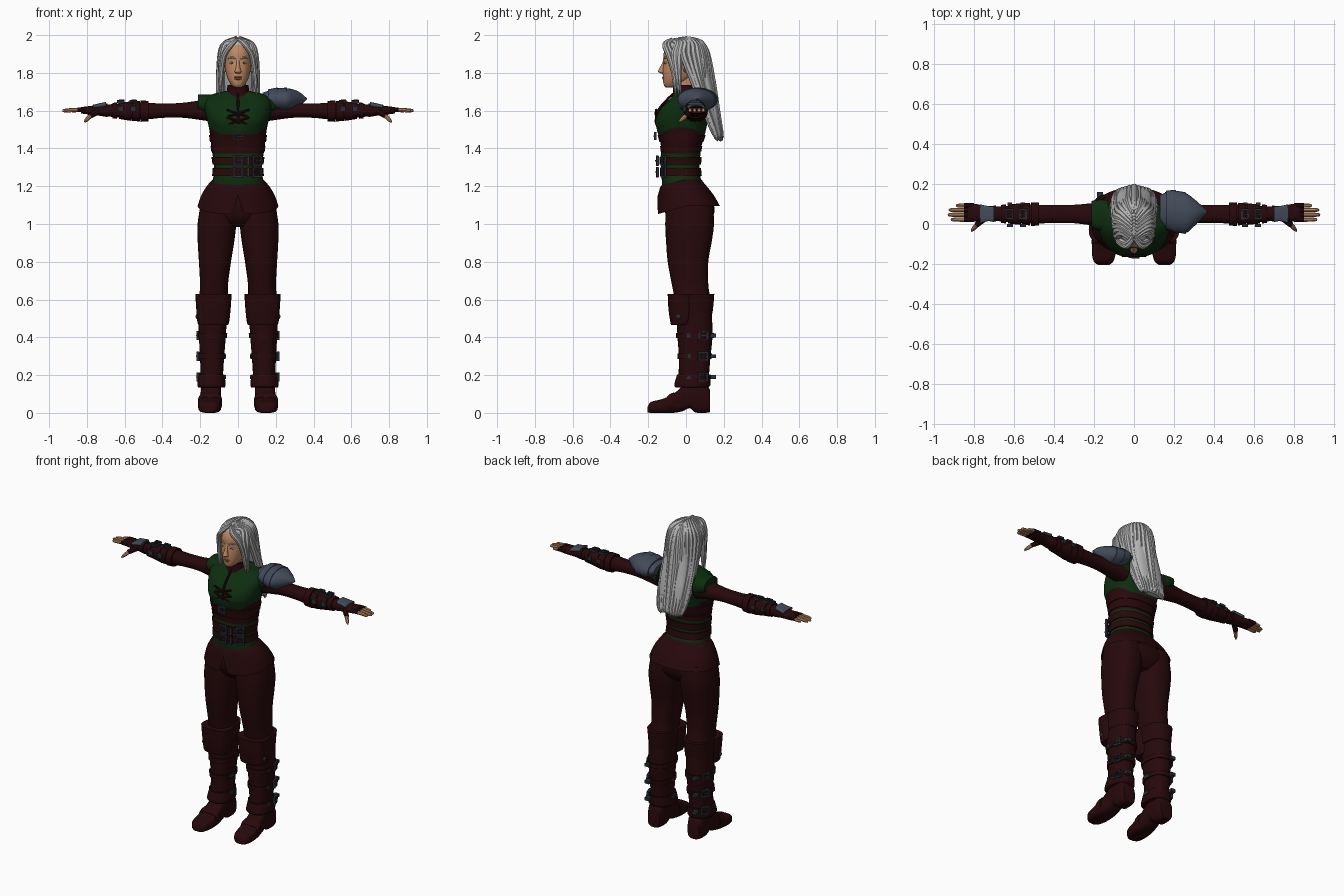
import bpy, bmesh, math, random
from mathutils import Vector, Matrix

random.seed(4)
if "Cube" in bpy.data.objects:
    bpy.data.objects.remove(bpy.data.objects["Cube"])


def material(name, *rgb):
    m = bpy.data.materials.new(name)
    m.use_nodes = True
    m.diffuse_color = (*rgb, 1)
    node = m.node_tree.nodes["Principled BSDF"]
    node.inputs["Base Color"].default_value = (*rgb, 1)
    node.inputs["Roughness"].default_value = 0.8
    return m


LEATHER = material("maroon leather", .02, .0026, .0034)
STRAP = material("dark red strap", .022, .0026, .003)
GREEN = material("green cloth", .004, .027, .005)
STEEL = material("blue steel", .055, .07, .1)
IRON = material("dark iron", .022, .028, .038)
HAIR = material("silver hair", .45, .45, .45)
SKIN = material("tan skin", .52, .25, .125)
WHITE = material("eye white", .6, .6, .6)
LIPS = material("lip brown", .36, .14, .08)
DARK = material("iris dark", .02, .03, .05)


def finish(bm, name, *mats, rule=None, angle=40):
    bmesh.ops.recalc_face_normals(bm, faces=bm.faces)
    if rule:
        for f in bm.faces:
            f.material_index = rule(f.calc_center_median())
    me = bpy.data.meshes.new(name)
    bm.to_mesh(me)
    bm.free()
    for m in mats:
        me.materials.append(m)
    me.shade_smooth()
    me.set_sharp_from_angle(angle=math.radians(angle))
    ob = bpy.data.objects.new(name, me)
    bpy.context.collection.objects.link(ob)
    return ob


def spline(rows, k):
    """Smooth curve through rows of numbers."""
    out = []
    for i in range(len(rows) - 1):
        a, b, c, d = (rows[max(0, min(len(rows) - 1, i + j))] for j in (-1, 0, 1, 2))
        for s in range(k):
            t = s / k
            out.append(tuple(q + .5 * t * (r - p + t * (2*p - 5*q + 4*r - e + t * (3*q - 3*r + e - p)))
                             for p, q, r, e in zip(a, b, c, d)))
    return out + [tuple(rows[-1])]


def skin_rings(bm, rings, cap=True):
    vs = [[bm.verts.new(p) for p in ring] for ring in rings]
    n = len(vs[0])
    for a, b in zip(vs, vs[1:]):
        for j in range(n):
            bm.faces.new((a[j], a[(j + 1) % n], b[(j + 1) % n], b[j]))
    if cap:
        bm.faces.new(vs[0])
        bm.faces.new(vs[-1])


def loft(name, rows, *mats, axis="z", n=28, k=4, p=.85, side=1, cap=True, warp=None, rule=None):
    """Row: position on axis, centre, half width, low edge, high edge."""
    rings = []
    for t, c, r, lo, hi in spline(rows, k):
        ring = []
        for j in range(n):
            a = 2 * math.pi * j / n
            cu, sv = math.cos(a), math.sin(a)
            u = c + r * math.copysign(abs(cu) ** p, cu)
            v = (lo + hi) / 2 + (hi - lo) / 2 * math.copysign(abs(sv) ** p, sv)
            co = {"z": (u, v, t), "x": (t, v, u), "y": (u, t, v)}[axis]
            co = warp(*co) if warp else co
            ring.append((co[0] * side, co[1], co[2]))
        rings.append(ring)
    bm = bmesh.new()
    skin_rings(bm, rings, cap)
    return finish(bm, name, *mats, rule=rule)


def band(name, rows, t0, t1, grow, mat, **kw):
    """A strap that hugs a lofted shape between two positions."""
    fine = spline(rows, 12)
    def at(t, g):
        _, c, r, lo, hi = min(fine, key=lambda q: abs(q[0] - t))
        return (t, c, r + g, lo - g, hi + g)
    e = (t1 - t0) * .12
    return loft(name, [at(t0, 0), at(t0, grow), at(t0 + e, grow), at(t1 - e, grow), at(t1, grow), at(t1, 0)],
                mat, k=1, **kw)


def tube(bm, pts, n=8, k=4):
    """Round strand through points (x, y, z, radius)."""
    path = spline(pts, k)
    rings = []
    for i, q in enumerate(path):
        d = (Vector(path[min(i + 1, len(path) - 1)][:3]) - Vector(path[max(i - 1, 0)][:3])).normalized()
        u = d.cross(Vector((.3, .9, .1))).normalized()
        w = d.cross(u)
        rings.append([Vector(q[:3]) + max(q[3], .001) * (math.cos(a) * u + math.sin(a) * w)
                      for a in (2 * math.pi * j / n for j in range(n))])
    skin_rings(bm, rings)


def ball(name, loc, size, mat, seg=20):
    bm = bmesh.new()
    bmesh.ops.create_uvsphere(bm, u_segments=seg, v_segments=seg // 2, radius=1,
                              matrix=Matrix.Translation(loc) @ Matrix.Diagonal((*size, 1)))
    return finish(bm, name, mat)


def boxes(name, mat, items, loc=(0, 0, 0), rot=Matrix()):
    bm = bmesh.new()
    for c, s in items:
        bmesh.ops.create_cube(bm, size=1, matrix=Matrix.Translation(loc) @ rot @ Matrix.Translation(c)
                              @ Matrix.Diagonal((*s, 1)))
    return finish(bm, name, mat)


def buckle(name, loc, out, w=.045, h=.045, b=.009):
    """Square frame with a prong, facing the out direction."""
    rot = Vector(out).to_track_quat("-Y", "Z").to_matrix().to_4x4()
    bars = [((s * w / 2, 0, 0), (b, .014, h + b)) for s in (-1, 1)]
    bars += [((0, 0, s * h / 2), (w, .014, b)) for s in (-1, 1)]
    bars.append(((w * .15, -.006, 0), (w * .9, .008, b * .8)))
    boxes(name, IRON, bars, loc, rot)


# Torso with a rounded bust, cloth above and a leather bodice below
torso = [(1.16, 0, .15, -.12, .1), (1.23, 0, .134, -.128, .08), (1.3, 0, .126, -.131, .072),
         (1.4, 0, .14, -.132, .08), (1.46, 0, .147, -.142, .096), (1.5, 0, .152, -.157, .106),
         (1.545, 0, .162, -.166, .115), (1.6, 0, .175, -.142, .125), (1.65, 0, .178, -.098, .12),
         (1.685, 0, .14, -.065, .105), (1.705, 0, .06, -.05, .07)]


def cleavage(x, y, z):
    if y < 0:
        y += .014 * max(0, 1 - abs(x) / .05) * max(0, 1 - abs(z - 1.545) / .06)
    return x, y, z


loft("torso", torso, GREEN, LEATHER, n=56, k=7, warp=cleavage,
     rule=lambda c: int(1.38 < c.z < 1.475 + .7 * max(0, abs(c.x) - .1)))
band("bodice_strap", torso, 1.435, 1.472, .005, STRAP, n=48)
band("bodice_lower_band", torso, 1.385, 1.412, .004, STRAP, n=48)
for i, z in enumerate((1.335, 1.275)):
    band(f"waist_belt_{i}", torso, z - .021, z + .021, .008, STRAP, n=48)
    for x in (0, .1):
        buckle(f"belt_buckle_{i}", (x, -.153 + x * x * 3.5, z), (x * 4, -1, 0), .042, .046)
    boxes(f"belt_tips_{i}", IRON, [((.055, -.15, z), (.014, .012, .05))])
buckle("bodice_buckle", (0, -.163, 1.465), (0, -1, 0), .045, .034)

# Chest lacing
lace = bmesh.new()
for s in (1, -1):
    for z in (1.545, 1.585):
        tube(lace, [(s * .06, -.158, z + .02, .006), (0, -.16, z, .006), (-s * .05, -.158, z - .015, .006)])
tube(lace, [(0, -.156, 1.53, .007), (0, -.147, 1.6, .007), (0, -.103, 1.655, .007), (0, -.068, 1.69, .006)])
finish(lace, "chest_lacing", STRAP)

# Collar and neck
loft("neck", [(1.66, 0, .05, -.055, .06), (1.72, 0, .043, -.055, .045), (1.79, 0, .042, -.06, .06)], SKIN)
loft("collar", [(1.675, 0, .075, -.075, .08), (1.7, 0, .06, -.068, .07), (1.735, 0, .056, -.07, .062)], LEATHER)

# Flared tunic hem, split at the front
def hem(x, y, z):
    low = max(0, min(1, (1.23 - z) / .15))
    front = max(0, -y / .14)
    z -= low * (.04 * front - .01) + .03 * (1 - low) * front
    if y < 0 and abs(x) < .03:
        z += low * .1 * (1 - abs(x) / .03)
    return x, y, z


loft("tunic_hem", [(1.235, 0, .136, -.128, .082), (1.21, 0, .158, -.137, .1), (1.15, 0, .193, -.143, .145),
                   (1.085, 0, .214, -.15, .18)], LEATHER, n=88, cap=False, warp=hem)
loft("pelvis", [(.985, 0, .1, -.06, .1), (1.03, 0, .17, -.1, .14), (1.1, 0, .19, -.115, .148),
                (1.19, 0, .14, -.105, .085)], LEATHER)

for side, tag in ((1, "left"), (-1, "right")):
    # Leg, knee guard and gaiter
    leg = [(1.12, .105, .09, -.105, .142), (1.0, .112, .102, -.11, .148), (.9, .117, .096, -.105, .135),
           (.8, .122, .085, -.097, .118), (.68, .127, .074, -.075, .118), (.6, .13, .076, -.06, .13),
           (.5, .134, .075, -.05, .138), (.4, .136, .071, -.045, .14), (.3, .137, .064, -.038, .13),
           (.2, .139, .06, -.04, .122), (.14, .14, .062, -.05, .12)]
    loft(f"{tag}_leg", leg, LEATHER, side=side)
    loft(f"{tag}_knee_cuff", [(.525, .131, .08, -.075, .14), (.58, .13, .083, -.08, .146),
                              (.63, .13, .088, -.088, .15)], LEATHER, side=side)
    loft(f"{tag}_knee_guard", [(.465, .131, .07, -.078, .02), (.475, .131, .083, -.082, .03),
                               (.55, .13, .091, -.093, .045), (.63, .13, .096, -.097, .04)],
         LEATHER, side=side, p=.75, k=3)
    loft(f"{tag}_gaiter_hem", [(.135, .14, .07, -.055, .118), (.15, .14, .075, -.062, .13),
                               (.2, .139, .068, -.048, .13)], LEATHER, side=side)
    for i, z in enumerate((.41, .3, .19)):
        band(f"{tag}_gaiter_strap_{i}", leg, z - .014, z + .014, .007, STRAP, side=side)
        buckle(f"{tag}_gaiter_buckle_{i}", (side * .203, .09, z), (side, .35, 0), .045, .04)
        boxes(f"{tag}_gaiter_tips_{i}", IRON, [((side * .17, .145, z), (.03, .03, .02)),
                                               ((side * .207, .015, z), (.012, .02, .022)),
                                               ((side * .07, .03, z), (.012, .04, .02))])
    ball(f"{tag}_knee_stud", (side * .217, -.04, .51), (.008, .014, .014), IRON, 10)

    # Boot with arch and heel
    loft(f"{tag}_boot", [(-.205, .152, .026, .004, .03), (-.185, .152, .05, 0, .058), (-.13, .15, .061, 0, .072),
                         (-.07, .147, .058, 0, .098), (-.02, .145, .054, .008, .14), (.02, .143, .054, .025, .165),
                         (.05, .143, .054, .002, .17), (.1, .143, .052, 0, .16), (.128, .143, .042, .004, .12)],
         LEATHER, axis="y", side=side, p=.6)
    loft(f"{tag}_instep_strap", [(-.1, .149, .063, .01, .085), (-.085, .148, .064, .01, .1),
                                 (-.06, .147, .061, .01, .11)], STRAP, axis="y", side=side, p=.6)

    # Sleeve, shoulder cap and bracer
    arm = [(.13, 1.605, .065, -.015, .115), (.2, 1.603, .052, -.008, .105), (.3, 1.602, .039, .004, .096),
           (.4, 1.6, .038, .005, .095), (.47, 1.598, .043, .003, .096), (.55, 1.597, .045, .002, .097),
           (.64, 1.6, .036, .01, .09), (.72, 1.602, .029, .02, .086)]
    loft(f"{tag}_sleeve", arm, LEATHER, axis="x", side=side)
    loft(f"{tag}_shoulder_cap", [(.13, 1.622, .063, -.045, .12), (.17, 1.633, .052, -.035, .122),
                                 (.213, 1.643, .042, -.02, .115)], GREEN, axis="x", side=side)
    for i, (a, b, g) in enumerate(((.475, .515, .011), (.52, .56, .008), (.565, .63, .007), (.64, .665, .007))):
        band(f"{tag}_bracer_{i}", arm, a, b, g, LEATHER, axis="x", side=side)
    for x in (.555, .62):
        buckle(f"{tag}_bracer_buckle", (side * x, .05, 1.648), (0, -.1, 1), .03, .045)
        boxes(f"{tag}_bracer_tip", IRON, [((side * x, -.008, 1.61), (.03, .014, .03)),
                                          ((side * x, .1, 1.61), (.022, .014, .024))])

    # Glove, hand plate and fingers
    loft(f"{tag}_glove", [(.69, 1.602, .036, .012, .092), (.74, 1.602, .028, .016, .09), (.79, 1.602, .022, .012, .1),
                          (.83, 1.602, .017, .014, .1)], LEATHER, axis="x", side=side)
    loft(f"{tag}_hand_plate", [(.7, 1.633, .013, .01, .086), (.73, 1.628, .012, .014, .09),
                               (.768, 1.622, .009, .004, .098)], STEEL, axis="x", side=side, p=.6)
    skin, cloth = bmesh.new(), bmesh.new()
    for y, end in ((.022, .915), (.046, .93), (.07, .925), (.092, .89)):
        tube(cloth, [(side * .8, y, 1.605, .013), (side * .85, y, 1.605, .0125)])
        tube(skin, [(side * .84, y, 1.605, .011), (side * (end - .03), y, 1.602, .0105),
                    (side * (end - .006), y, 1.6, .008), (side * end, y, 1.6, .002)])
    tube(cloth, [(side * .745, .03, 1.595, .018), (side * .785, -.005, 1.57, .014)])
    tube(skin, [(side * .78, 0, 1.573, .012), (side * .8, -.022, 1.553, .011), (side * .812, -.036, 1.54, .004)])
    finish(cloth, f"{tag}_glove_fingers", LEATHER)
    finish(skin, f"{tag}_fingers", SKIN)

# Layered pointed shoulder armour on the left side
pauldron = [(.13, 1.665, .03, .0, .145), (.18, 1.66, .05, -.025, .162), (.255, 1.658, .06, -.045, .155),
            (.3, 1.66, .05, -.012, .125), (.335, 1.662, .03, .025, .095), (.365, 1.662, .003, .055, .066)]
loft("pauldron", pauldron, STEEL, axis="x", k=4, p=1)
band("pauldron_inner_plate", pauldron, .16, .21, .008, STEEL, axis="x", p=1)
band("pauldron_middle_plate", pauldron, .21, .26, .004, STEEL, axis="x", p=1)

# Head and face
loft("head", [(1.722, 0, .018, -.105, -.06), (1.735, 0, .034, -.117, -.02), (1.765, 0, .053, -.122, .02),
              (1.81, 0, .066, -.123, .06), (1.86, 0, .073, -.119, .09), (1.91, 0, .074, -.117, .1),
              (1.95, 0, .062, -.095, .085), (1.975, 0, .03, -.05, .05)], SKIN, n=32, p=.9)
loft("nose", [(1.797, 0, .011, -.132, -.1), (1.806, 0, .018, -.147, -.1), (1.82, 0, .013, -.143, -.1),
              (1.85, 0, .009, -.127, -.1), (1.875, 0, .011, -.118, -.1)], SKIN, n=16)
ball("upper_lip", (0, -.118, 1.777), (.022, .009, .005), LIPS)
ball("lower_lip", (0, -.117, 1.768), (.019, .009, .006), LIPS)
ears, brows = bmesh.new(), bmesh.new()
for s in (1, -1):
    ball("eye", (s * .031, -.106, 1.853), (.014, .009, .006), WHITE)
    ball("iris", (s * .031, -.111, 1.853), (.005, .006, .005), DARK, 12)
    tube(brows, [(s * .013, -.118, 1.873, .003), (s * .033, -.111, 1.882, .005), (s * .053, -.094, 1.876, .002)])
    tube(ears, [(s * .07, -.005, 1.805, .008), (s * .08, .005, 1.84, .016), (s * .09, .012, 1.875, .012),
                (s * .1, .024, 1.915, .001)])
finish(ears, "pointed_ears", SKIN)
finish(brows, "eyebrows", HAIR)

# Long hair: a base mass with broad combed locks over it
loft("hair_mass", [(1.45, 0, .07, .15, .188), (1.6, 0, .085, .118, .172), (1.7, 0, .088, .07, .152),
                   (1.8, 0, .086, .035, .13), (1.87, 0, .088, .01, .118), (1.9, 0, .088, -.07, .115),
                   (1.95, 0, .073, -.098, .092), (1.985, 0, .03, -.05, .05)], HAIR)
strands = bmesh.new()
for s in (1, -1):
    for i in range(10):
        f = i / 9
        th = 1.0 + 2.1 * f
        dx, dy = s * math.sin(th), -math.cos(th)
        y0 = -.085 + .15 * f
        path = [(s * .008, y0, 1.872 + .113 * math.sqrt(1 - (y0 / .13) ** 2), .011)]
        for phi in (.8, 1.4):
            q = math.sin(phi)
            path.append((.092 * dx * q, .113 * dy * q, 1.875 + .11 * math.cos(phi), .02))
        if f < .2:
            path += [(s * .093, -.05 + .12 * f, 1.79, .014), (s * .097, -.04 + .12 * f, 1.69 - .02 * f, .002)]
        else:
            b = (f - .2) / .8
            path += [(.098 * dx, .045 + .095 * b, 1.74, .021), (.096 * dx, .11 + .055 * b, 1.58, .02),
                     (.085 * dx, .15 + .035 * b, 1.48, .015),
                     (.08 * dx, .16 + .04 * b, 1.435 + random.uniform(0, .03), .002)]
        tube(strands, path, k=5)
    # Locks that frame the face from the centre parting
    for d in (0, .018):
        tube(strands, [(s * .004, -.075 + d, 1.978, .009), (s * .036, -.112 + d, 1.95, .014),
                       (s * .073, -.092 + d, 1.895, .015), (s * .086, -.07 + d, 1.82, .013),
                       (s * .092, -.06 + d, 1.75, .011), (s * .097, -.055 + d, 1.68, .002)])
finish(strands, "hair_strands", HAIR)
